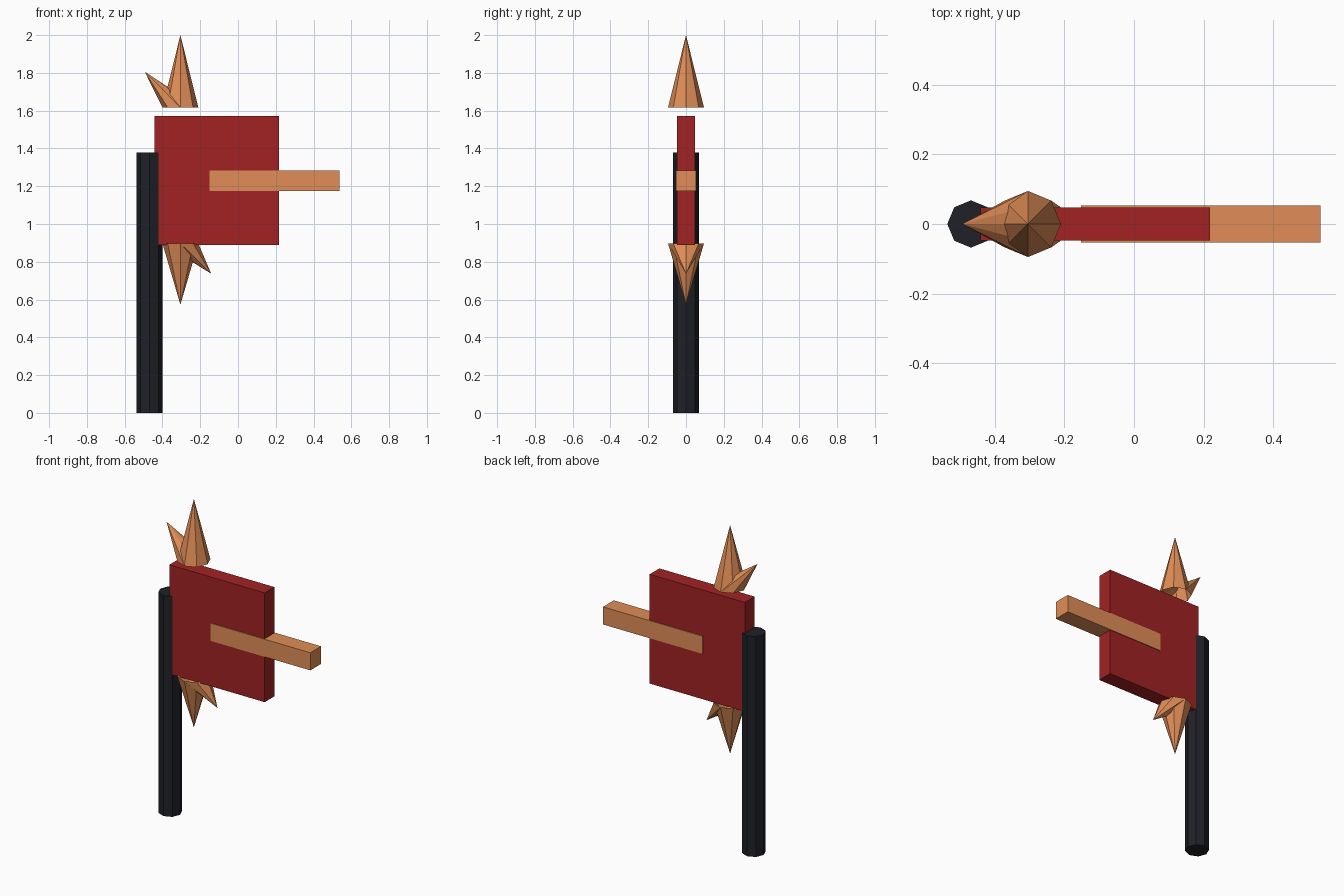
import bpy
from math import cos, sin, tau

if "Cube" in bpy.data.objects:
    bpy.data.objects.remove(bpy.data.objects["Cube"])


def material(name, rgb):
    m = bpy.data.materials.new(name)
    m.diffuse_color = (*rgb, 1)
    m.use_nodes = True
    m.node_tree.nodes["Principled BSDF"].inputs["Base Color"].default_value = m.diffuse_color
    return m


RED = material("red", (0.36, 0.016, 0.017))
COPPER = material("copper", (0.75, 0.27, 0.095))
BLACK = material("black", (0.014, 0.015, 0.02))


def box(name, lo, hi, mat):
    bpy.ops.mesh.primitive_cube_add(size=1, location=[(a + b) / 2 for a, b in zip(lo, hi)])
    ob = bpy.context.object
    ob.name = name
    ob.scale = [b - a for a, b in zip(lo, hi)]
    bpy.ops.object.transform_apply(location=False, rotation=False, scale=True)
    ob.data.materials.append(mat)


def spikes(name, cx, z, r, tips, mat, sides=8):
    """Open-based cones sharing one base ring, each pulled to its own (x, z) tip."""
    verts, faces = [], []
    for tx, tz in tips:
        s = len(verts)
        verts += [(cx + r * cos(tau * i / sides), r * sin(tau * i / sides), z) for i in range(sides)]
        verts.append((tx, 0, tz))
        for i in range(sides):
            f = (s + i, s + (i + 1) % sides, s + sides)
            faces.append(f if tz > z else f[::-1])
    me = bpy.data.meshes.new(name)
    me.from_pydata(verts, [], faces)
    me.materials.append(mat)
    bpy.context.collection.objects.link(bpy.data.objects.new(name, me))


# Octagonal post with a corner pointing along x
spikes_x = -0.305
bpy.ops.mesh.primitive_cylinder_add(vertices=8, radius=0.068, depth=1.378, location=(-0.469, 0, 0.689))
post = bpy.context.object
post.name = "post"
post.data.materials.append(BLACK)

# Square panel and the bar running through it
box("panel", (-0.441, -0.048, 0.888), (0.218, 0.048, 1.571), RED)
box("bar", (-0.152, -0.053, 1.174), (0.537, 0.053, 1.284), COPPER)

# Upright and side-swept spikes above and below the panel
spikes("upper_spikes", spikes_x, 1.617, 0.095, [(spikes_x, 2.0), (-0.494, 1.807)], COPPER)
spikes("lower_spikes", spikes_x, 0.897, 0.095, [(spikes_x, 0.573), (-0.142, 0.737)], COPPER)
